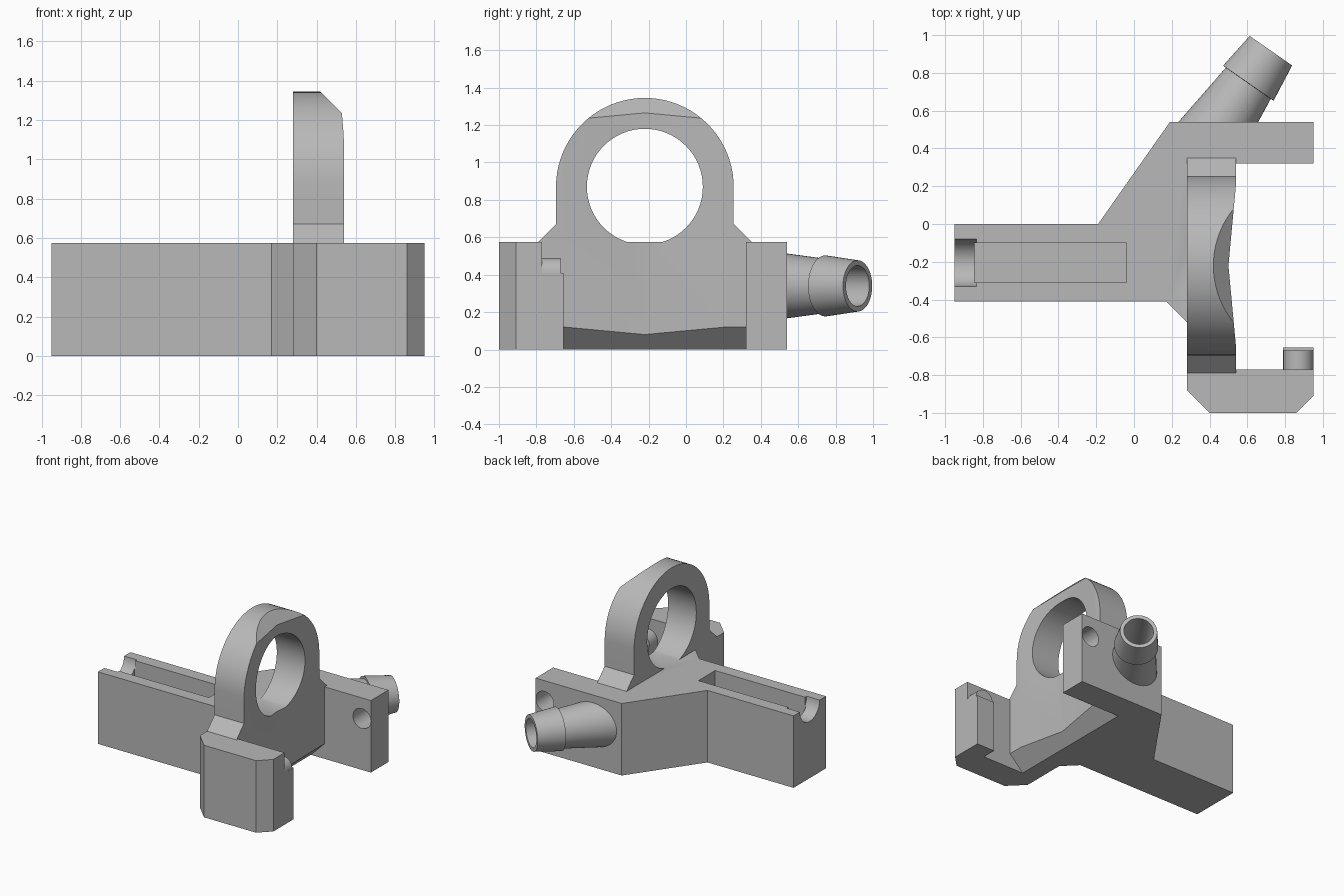
import bpy, bmesh, math
from mathutils import Vector, Matrix

cube = bpy.data.objects.get("Cube")
if cube:
    bpy.data.objects.remove(cube, do_unlink=True)

grey = bpy.data.materials.new("plain grey")
grey.use_nodes = True
COL = (0.48, 0.48, 0.48, 1)
grey.diffuse_color = COL
bsdf = next(n for n in grey.node_tree.nodes if n.type == 'BSDF_PRINCIPLED')
bsdf.inputs["Base Color"].default_value = COL


def finish(name, bm):
    bmesh.ops.recalc_face_normals(bm, faces=bm.faces)
    me = bpy.data.meshes.new(name)
    bm.to_mesh(me)
    bm.free()
    ob = bpy.data.objects.new(name, me)
    bpy.context.collection.objects.link(ob)
    me.materials.append(grey)
    return ob


def prism(name, pts, axis, lo, hi):
    """Extrude a 2D profile along an axis (profile planes: z->xy, y->xz, x->yz)."""
    place = {'z': lambda a, b, c: (a, b, c),
             'y': lambda a, b, c: (a, c, b),
             'x': lambda a, b, c: (c, a, b)}[axis]
    bm = bmesh.new()
    face = bm.faces.new([bm.verts.new(place(a, b, lo)) for a, b in pts])
    ext = bmesh.ops.extrude_face_region(bm, geom=[face])
    verts = [v for v in ext["geom"] if isinstance(v, bmesh.types.BMVert)]
    bmesh.ops.translate(bm, verts=verts, vec=Vector(place(0, 0, hi - lo)))
    return finish(name, bm)


def arc(ca, cb, r, a0, a1, n):
    return [(ca + r * math.cos(math.radians(a0 + (a1 - a0) * i / n)),
             cb + r * math.sin(math.radians(a0 + (a1 - a0) * i / n))) for i in range(n + 1)]


def circle(ca, cb, r, n=48):
    return arc(ca, cb, r, 0, 360, n)[:-1]


def rect(a0, a1, b0, b1):
    return [(a0, b0), (a1, b0), (a1, b1), (a0, b1)]


def lathe(name, profile, origin, direction, n=48):
    """Closed solid of revolution; profile is (distance along axis, radius)."""
    rot = Vector((0, 0, 1)).rotation_difference(Vector(direction)).to_matrix().to_4x4()
    mat = Matrix.Translation(origin) @ rot
    bm = bmesh.new()
    rings = [[bm.verts.new(mat @ Vector((r * math.cos(2 * math.pi * i / n),
                                         r * math.sin(2 * math.pi * i / n), s)))
              for i in range(n)] for s, r in profile]
    for p, q in zip(rings, rings[1:]):
        for i in range(n):
            j = (i + 1) % n
            bm.faces.new((p[i], p[j], q[j], q[i]))
    bm.faces.new(rings[0])
    bm.faces.new(rings[-1])
    return finish(name, bm)


def combine(target, other, op):
    mod = target.modifiers.new("bool", 'BOOLEAN')
    mod.operation, mod.solver, mod.object = op, 'EXACT', other
    bpy.context.view_layer.objects.active = target
    bpy.ops.object.modifier_apply(modifier=mod.name)
    bpy.data.objects.remove(other, do_unlink=True)


TOP = 0.575
RY, RZ = -0.22, 0.87        # ring centre

# Base with long arm, back arm and chamfered front arm
body = prism("bracket_body", [
    (-0.95, 0), (-0.19, 0), (0.19, 0.54), (0.95, 0.54), (0.95, 0.32), (0.54, 0.32),
    (0.54, -0.77), (0.95, -0.77), (0.95, -0.91), (0.86, -1), (0.40, -1), (0.28, -0.88),
    (0.28, -0.52), (0.17, -0.41), (-0.95, -0.41)], 'z', 0, TOP)

# Upright ring plate with gussets at its foot
ring = prism("ring_plate",
             [(RY - 0.57, 0.4), (RY + 0.57, 0.4), (RY + 0.57, TOP), (RY + 0.475, 0.67)]
             + arc(RY, RZ, 0.475, 0, 180, 40)
             + [(RY - 0.475, 0.67), (RY - 0.57, TOP)], 'x', 0.28, 0.54)
combine(ring, prism("ring_hole", circle(RY, RZ, 0.31, 64), 'x', 0.1, 0.8), 'DIFFERENCE')
combine(body, ring, 'UNION')

# Lip and half-round pin on the front arm
combine(body, prism("pin_lip", rect(0.79, 0.95, 0, 0.41), 'y', -0.80, -0.655), 'UNION')
combine(body, prism("pin", circle(0.87, 0.41, 0.0795, 32), 'y', -0.82, -0.67), 'UNION')

# Tapered hose nozzle with a barb
AXIS = Vector((0.57, 0.82, 0)).normalized()
STEP = Vector((0.605, 0.745, 0.34))
combine(body, lathe("nozzle", [(-0.45, 0.195), (0, 0.145), (0.001, 0.163), (0.21, 0.137)],
                    STEP, AXIS), 'UNION')

cuts = [
    # shallow V and 45 degree bevels on the plate face
    prism("face_v", [(0.50, RY), (0.54, 0.21), (0.6, 0.21), (0.6, -0.65), (0.54, -0.65)],
          'z', -0.1, 1.5),
    prism("top_bevel", [(0.42, 1.345), (0.6, 1.165), (0.6, 1.45), (0.42, 1.45)], 'y', -1.1, 0.8),
    prism("bottom_bevel", [(0.40, -0.02), (0.6, 0.18), (0.6, -0.02)], 'y', -0.77, 0.32),
    # pin hole in the back arm
    prism("pin_hole", circle(0.87, 0.41, 0.079, 32), 'y', 0.2, 0.7),
    # slot and round end groove in the long arm
    prism("slot", rect(-0.845, -0.04, -0.31, -0.10), 'z', 0.2, 0.8),
    prism("end_groove", circle(-0.205, TOP + 0.002, 0.125, 32), 'x', -1.1, -0.835),
    # bore from the nozzle into the slot
    lathe("bore", [(-1.12, 0.109), (0.4, 0.109)], STEP, AXIS),
]
for cutter in cuts:
    combine(body, cutter, 'DIFFERENCE')

# Smooth round walls, sharp edges
bpy.ops.object.select_all(action='DESELECT')
body.select_set(True)
bpy.context.view_layer.objects.active = body
bpy.ops.object.shade_smooth_by_angle(angle=math.radians(20))
